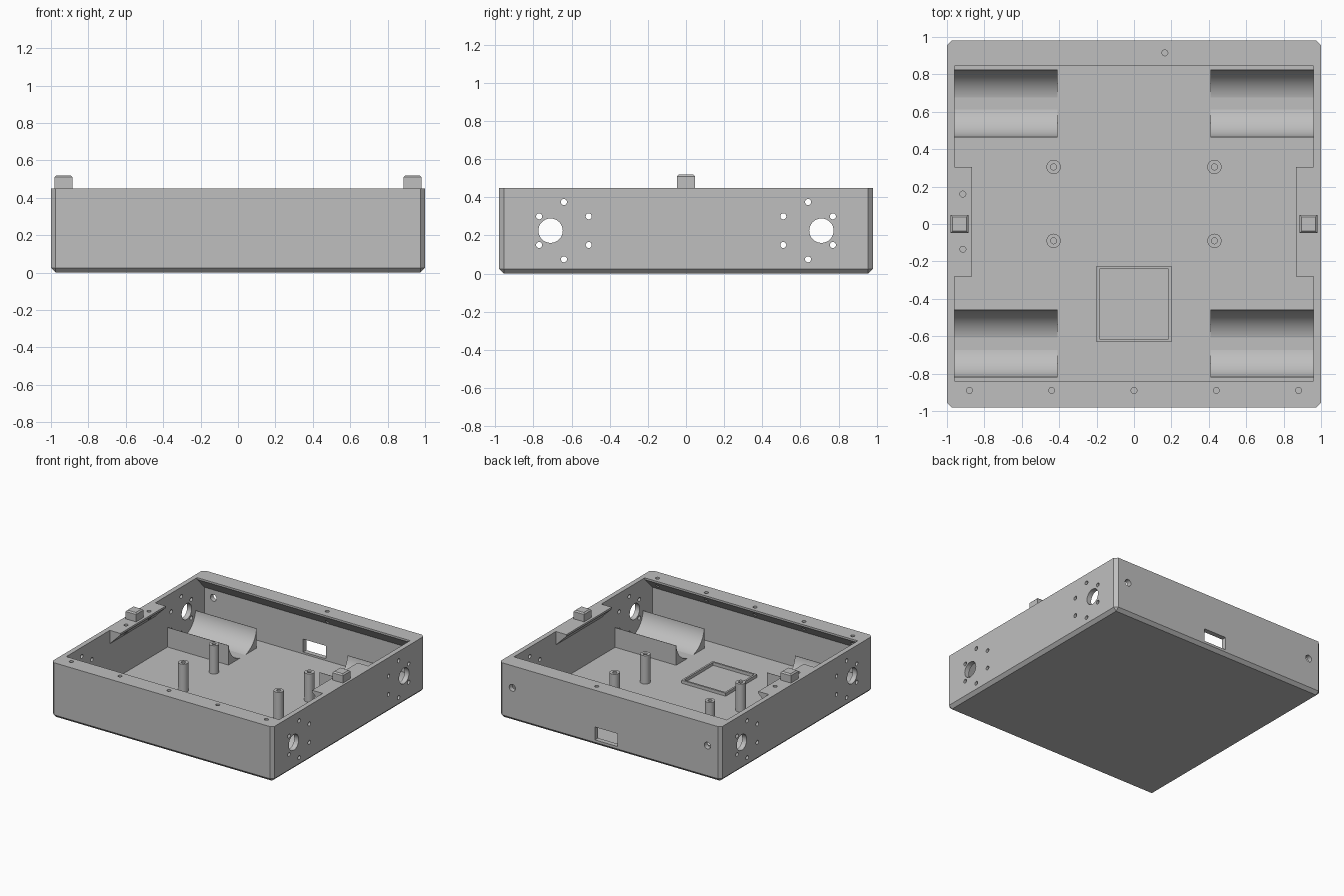
import bpy
import bmesh
from math import pi
from mathutils import Matrix, Vector

if "Cube" in bpy.data.objects:
    bpy.data.objects.remove(bpy.data.objects["Cube"])

grey = bpy.data.materials.new("light_grey")
grey.use_nodes = True
grey.diffuse_color = (0.52, 0.52, 0.52, 1)
grey.node_tree.nodes["Principled BSDF"].inputs["Base Color"].default_value = grey.diffuse_color

HEIGHT, FLOOR = 0.45, 0.03
INNER_X, INNER_Y = 0.96, 0.94
parts = []


def add_box(bm, lo, hi):
    lo, hi = Vector(lo), Vector(hi)
    size = hi - lo
    matrix = Matrix.Translation((lo + hi) / 2) @ Matrix.Diagonal((*size, 1))
    return bmesh.ops.create_cube(bm, size=1, matrix=matrix)["verts"]


def add_cylinder(bm, centre, radius, length, axis="Z", sides=32):
    turn = {"X": Matrix.Rotation(pi / 2, 4, "Y"),
            "Y": Matrix.Rotation(pi / 2, 4, "X"),
            "Z": Matrix.Identity(4)}[axis]
    bmesh.ops.create_cone(bm, cap_ends=True, segments=sides, radius1=radius,
                          radius2=radius, depth=length,
                          matrix=Matrix.Translation(centre) @ turn)


def add_prism(bm, section, extrusion):
    face = bm.faces.new([bm.verts.new(p) for p in section])
    new = bmesh.ops.extrude_face_region(bm, geom=[face])["geom"]
    bmesh.ops.translate(bm, vec=extrusion,
                        verts=[v for v in new if isinstance(v, bmesh.types.BMVert)])
    bmesh.ops.recalc_face_normals(bm, faces=bm.faces)


def make(name, bm):
    mesh = bpy.data.meshes.new(name)
    bm.to_mesh(mesh)
    bm.free()
    mesh.materials.append(grey)
    obj = bpy.data.objects.new(name, mesh)
    bpy.context.collection.objects.link(obj)
    parts.append(obj)
    return obj


def cut(obj, cutter_bm):
    cutter = make("cutter", cutter_bm)
    parts.remove(cutter)
    cutter.hide_render = True
    mod = obj.modifiers.new("cut", "BOOLEAN")
    mod.operation, mod.solver, mod.object = "DIFFERENCE", "EXACT", cutter
    bpy.context.view_layer.update()
    result = bpy.data.meshes.new_from_object(
        obj.evaluated_get(bpy.context.evaluated_depsgraph_get()))
    obj.modifiers.clear()
    obj.data = result
    bpy.data.objects.remove(cutter)


# Tray shell with chamfered upright and bottom edges
bm = bmesh.new()
add_box(bm, (-1, -0.98, 0), (1, 0.98, HEIGHT))
edges = [e for e in bm.edges if min(v.co.z for v in e.verts) < 0.1]
bmesh.ops.bevel(bm, geom=edges, offset=0.025, segments=1, affect="EDGES")
shell = make("tray_shell", bm)
bm = bmesh.new()
add_box(bm, (-INNER_X, -INNER_Y, FLOOR), (INNER_X, INNER_Y, 1))
cut(shell, bm)

# Axle and screw holes in the sides, window and round holes in the back
bm = bmesh.new()
for s in (-1, 1):
    add_cylinder(bm, (0, s * 0.71, 0.225), 0.064, 2.2, "X")
    for dy, dz in ((0.13, 0.075), (0, 0.15), (-0.13, 0.075)):
        for t in (-1, 1):
            add_cylinder(bm, (0, s * 0.64 + dy, 0.225 + t * dz), 0.016, 2.2, "X", 16)
    add_cylinder(bm, (s * 0.88, 0.96, 0.27), 0.028, 0.1, "Y", 24)
add_box(bm, (-0.07, 0.9, 0.045), (0.135, 1.1, 0.15))
cut(shell, bm)

# Front and back rims with sloping undersides and screw holes
for name, s, lip, holes in (
        ("front_rim", -1, 0.84, [(x * 0.44, -0.89) for x in range(-2, 3)]),
        ("back_rim", 1, 0.845, [(0.165, 0.915)])):
    bm = bmesh.new()
    profile = ((INNER_Y, HEIGHT), (lip, HEIGHT), (lip, 0.435), (INNER_Y, 0.335))
    add_prism(bm, [(-INNER_X, s * y, z) for y, z in profile], (2 * INNER_X, 0, 0))
    rim = make(name, bm)
    bm = bmesh.new()
    for x, y in holes:
        add_cylinder(bm, (x, y, HEIGHT), 0.016, 0.3, sides=16)
    cut(rim, bm)

# Side ledges with pegs, and the motor cradles
for side, s in (("left", 1), ("right", -1)):
    bm = bmesh.new()
    profile = ((INNER_X, HEIGHT), (0.865, HEIGHT), (0.865, 0.435), (INNER_X, 0.34))
    add_prism(bm, [(s * x, -0.28, z) for x, z in profile], (0, 0.585, 0))
    ledge = make(side + "_ledge", bm)
    if side == "right":
        bm = bmesh.new()
        for y in (-0.135, 0.16):
            add_cylinder(bm, (-0.915, y, HEIGHT), 0.016, 0.3, sides=16)
        cut(ledge, bm)

    bm = bmesh.new()
    xs = sorted((s * 0.885, s * 0.98))
    add_box(bm, (xs[0], -0.048, HEIGHT), (xs[1], 0.048, 0.52))
    top = [e for e in bm.edges if all(v.co.z > 0.5 for v in e.verts)]
    bmesh.ops.bevel(bm, geom=top, offset=0.01, segments=1, affect="EDGES")
    make(side + "_peg", bm)

    for end, y in (("front", -0.64), ("back", 0.645)):
        bm = bmesh.new()
        xs = sorted((s * 0.41, s * INNER_X))
        add_box(bm, (xs[0], y - 0.182, FLOOR - 0.008), (xs[1], y + 0.182, 0.19))
        cradle = make(f"{end}_{side}_motor_cradle", bm)
        bm = bmesh.new()
        add_cylinder(bm, (s * 0.7, y, 0.207), 0.18, 1, "X", 96)
        cut(cradle, bm)

    # Hollow standoffs for the circuit board
    for end, y in (("front", -0.09), ("back", 0.305)):
        bm = bmesh.new()
        add_cylinder(bm, (s * 0.43, y, 0.145), 0.038, 0.23)
        post = make(f"{end}_{side}_standoff", bm)
        bm = bmesh.new()
        add_cylinder(bm, (s * 0.43, y, 0.26), 0.016, 0.3, sides=16)
        cut(post, bm)

# Low square frame on the floor
bm = bmesh.new()
add_box(bm, (-0.2, -0.63, FLOOR), (0.2, -0.225, 0.055))
frame = make("floor_frame", bm)
bm = bmesh.new()
add_box(bm, (-0.185, -0.615, 0), (0.185, -0.24, 0.2))
cut(frame, bm)

# Smooth the round surfaces, keep corners sharp
bpy.ops.object.select_all(action="DESELECT")
for obj in parts:
    obj.select_set(True)
bpy.context.view_layer.objects.active = shell
bpy.ops.object.shade_smooth_by_angle(angle=pi / 6)
